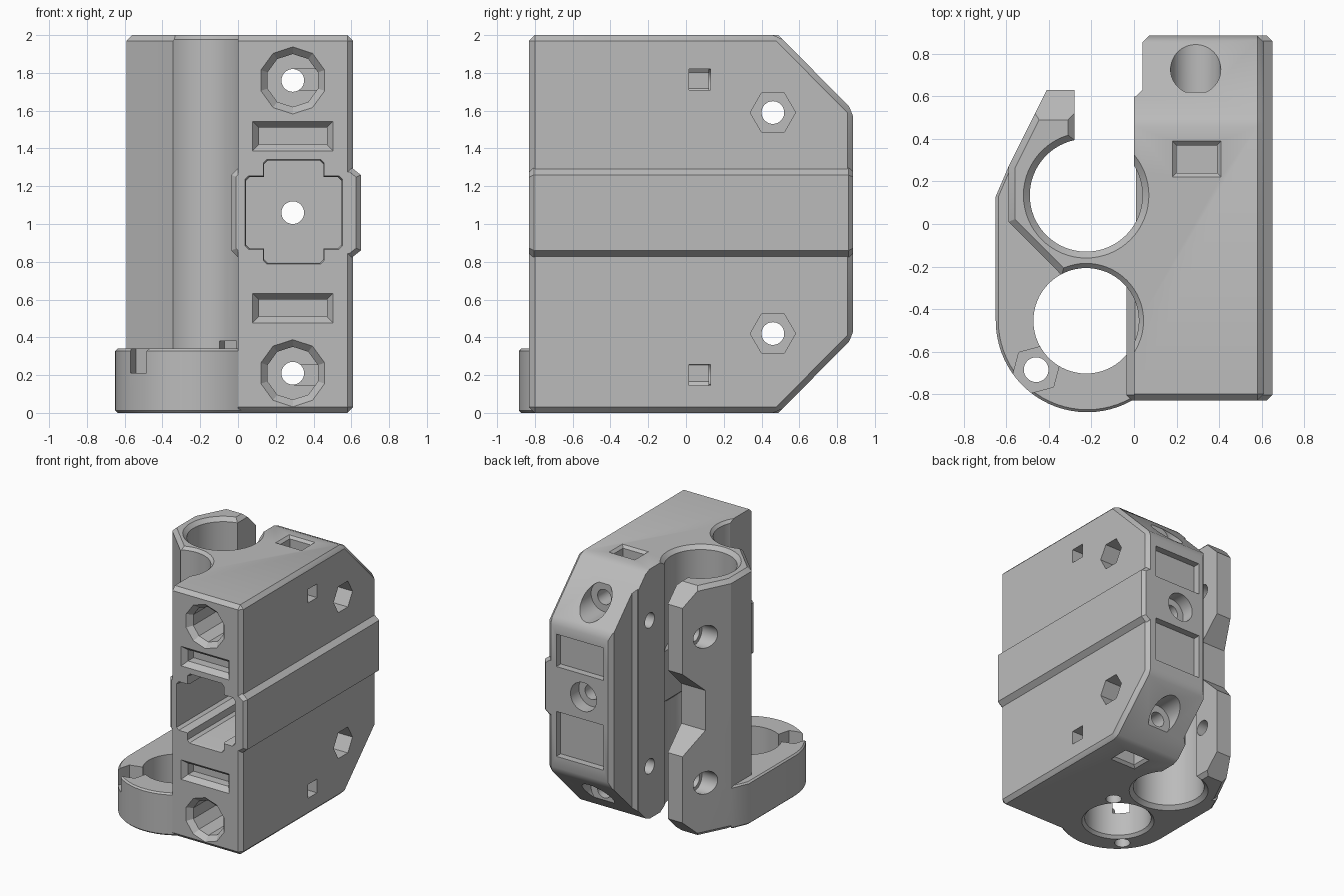
import bpy, bmesh, math
from mathutils import Vector

cube = bpy.data.objects.get("Cube")
if cube:
    bpy.data.objects.remove(cube, do_unlink=True)

grey = bpy.data.materials.new("plain_grey")
grey.use_nodes = True
colour = (0.5, 0.5, 0.5, 1)
grey.diffuse_color = colour
grey.node_tree.nodes["Principled BSDF"].inputs["Base Color"].default_value = colour


def ring(u, v, radius, sides=64, turn=0):
    """Regular polygon or circle as 2D points."""
    angles = [math.radians(turn) + math.tau * i / sides for i in range(sides)]
    return [(u + radius * math.cos(a), v + radius * math.sin(a)) for a in angles]


def rect(u0, u1, v0, v1):
    return [(u0, v0), (u1, v0), (u1, v1), (u0, v1)]


def place(axis, t, p):
    u, v = p
    return Vector({"x": (t, u, v), "y": (u, t, v), "z": (u, v, t)}[axis])


def loft(name, axis, sections, chamfer=0, edge_rule=None):
    """Solid through equal-count sections (position, points) along an axis."""
    bm = bmesh.new()
    rows = [[bm.verts.new(place(axis, t, p)) for p in pts] for t, pts in sections]
    n = len(rows[0])
    bm.faces.new(rows[0])
    bm.faces.new(rows[-1])
    for a, b in zip(rows, rows[1:]):
        for i in range(n):
            j = (i + 1) % n
            bm.faces.new((a[i], a[j], b[j], b[i]))
    bmesh.ops.recalc_face_normals(bm, faces=bm.faces)
    if chamfer:
        edges = [e for e in bm.edges if edge_rule(e)]
        bmesh.ops.bevel(bm, geom=edges, offset=chamfer, segments=1,
                        affect="EDGES", clamp_overlap=True)
    mesh = bpy.data.meshes.new(name)
    bm.to_mesh(mesh)
    bm.free()
    mesh.materials.append(grey)
    obj = bpy.data.objects.new(name, mesh)
    bpy.context.scene.collection.objects.link(obj)
    return obj


def prism(name, axis, a, b, pts, **extra):
    return loft(name, axis, [(a, pts), (b, pts)], **extra)


def combine(target, tool, operation="DIFFERENCE"):
    mod = target.modifiers.new("combine", "BOOLEAN")
    mod.operation = operation
    mod.solver = "EXACT"
    mod.object = tool
    bpy.context.view_layer.objects.active = target
    bpy.ops.object.modifier_apply(modifier=mod.name)
    bpy.data.objects.remove(tool, do_unlink=True)


def flat_edge(axis):
    """Rule: only edges that lie in the end caps."""
    k = "xyz".index(axis)
    return lambda e: abs(e.verts[0].co[k] - e.verts[1].co[k]) < 0.001


# Main block: side profile with sloped back corners, chamfered except inside
side = [(-0.83, 0), (0.49, 0), (0.885, 0.4), (0.885, 1.6), (0.49, 2), (-0.83, 2)]
body = prism("bearing_block", "x", 0, 0.61, side, chamfer=0.03,
             edge_rule=lambda e: max(v.co.x for v in e.verts) > 0.1)

# Bearing sleeve with its clamping flange
sleeve_outline = [(-0.28, 0.63), (-0.41, 0.63), (-0.59, 0.27), (-0.59, 0.01),
                  (-0.36, -0.22), (-0.2, -0.4), (0.1, -0.4), (0.1, 0.2), (-0.28, 0.2)]
sleeve = prism("sleeve", "z", 0, 2, sleeve_outline, chamfer=0.03,
               edge_rule=flat_edge("z"))
for z, s in ((0, -1), (2, 1)):
    wedge = [(0.49, z), (0.7, z - 0.21 * s), (0.7, z + 0.1 * s), (0.49, z + 0.1 * s)]
    combine(sleeve, prism("flange_slope", "x", -0.7, -0.2, wedge))
notch = [(0.7, 0.6), (0.63, 0.67), (0.46, 0.84), (0.46, 1.16), (0.63, 1.33), (0.7, 1.4)]
combine(sleeve, prism("flange_notch", "x", -0.7, -0.2, notch))
combine(body, sleeve, "UNION")

# Rounded collar at the bottom
arc = [(-0.22 + 0.43 * math.cos(a), -0.455 + 0.43 * math.sin(a))
       for a in (math.radians(180 + 5 * i) for i in range(28))]
collar_outline = [(0.1, 0.1), (-0.5, 0.2), (-0.59, 0.27), (-0.65, 0.13)] + arc
combine(body, prism("collar", "z", 0, 0.34, collar_outline, chamfer=0.012,
                    edge_rule=flat_edge("z")), "UNION")

# Upright bores with chamfered mouths
for y, r, c in ((0.135, 0.265, 0.03), (-0.455, 0.248, 0.022)):
    stations = ((-c, 2 * c), (c, 0), (2 - c, 0), (2 + c, 2 * c))
    combine(body, loft("bore", "z", [(z, ring(-0.225, y, r + grow))
                                     for z, grow in stations]))


# Raised band around the belt channel, thicker at the front
def band(left):
    return [(left, 0.86), (left + 0.04, 0.82), (0.6, 0.82), (0.65, 0.86),
            (0.65, 1.26), (0.6, 1.3), (left + 0.04, 1.3), (left, 1.26)]


for left, end in ((0.01, 0.885), (-0.035, -0.15)):
    combine(body, prism("band", "y", -0.83, end, band(left), chamfer=0.025,
                        edge_rule=flat_edge("y")), "UNION")

# Relieved inner back corner
corner = [(-0.2, 0.6), (0.01, 0.6), (0.04, 0.63), (0.04, 0.855), (0.09, 0.905), (-0.2, 0.905)]
combine(body, prism("corner_relief", "z", -0.1, 2.1, corner))

# Belt channel: stepped cross shape with a flared mouth
channel = [(0.05, 0.86), (0.13, 0.86), (0.13, 0.8), (0.15, 0.78), (0.44, 0.78), (0.46, 0.8),
           (0.46, 0.86), (0.54, 0.86), (0.56, 0.88), (0.56, 1.24), (0.54, 1.26), (0.46, 1.26),
           (0.46, 1.33), (0.44, 1.35), (0.15, 1.35), (0.13, 1.33), (0.13, 1.26), (0.05, 1.26),
           (0.03, 1.24), (0.03, 0.88)]


def scaled(pts, k):
    return [(0.295 + (x - 0.295) * k, 1.06 + (z - 1.06) * k) for x, z in pts]


combine(body, loft("channel", "y", [(-0.85, channel), (-0.81, scaled(channel, 0.95)),
                                    (0.6, scaled(channel, 0.95))]))
combine(body, prism("channel_bolt", "y", 0.5, 1, ring(0.29, 1.06, 0.06)))
combine(body, prism("channel_bolt_seat", "y", 0.78, 1, ring(0.29, 1.06, 0.115)))

# Upper and lower rows of matching features, mirrored about mid height
for s, z_rod, z_slot, z_bolt, z_eye in ((1, 1.76, 1.465, 1.59, 1.765),
                                        (-1, 0.21, 0.555, 0.42, 0.2)):
    end = 1 + s

    # Rod socket, through bolt and its seat on the sloped back
    rod = [(y, ring(0.29, z_rod, r, 10, 90))
           for y, r in ((-0.87, 0.215), (-0.79, 0.14), (0.12, 0.14))]
    combine(body, loft("rod_socket", "y", rod))
    combine(body, prism("rod_bolt", "y", 0, 1, ring(0.29, z_rod, 0.06)))
    combine(body, prism("rod_bolt_seat", "y", 0.62, 1, ring(0.29, z_rod, 0.118)))

    # Front recess with sloped lips
    recess = [(y, rect(0.08 + d, 0.5 - d, z_slot - 0.075 + d, z_slot + 0.075 - d))
              for y, d in ((-0.85, -0.02), (-0.79, 0.03), (-0.72, 0.03))]
    combine(body, loft("front_recess", "y", recess))

    # Nut slot in the end face
    slot = [(end - s * t, rect(0.18 + d, 0.41 - d, 0.22 + d, 0.39 - d))
            for t, d in ((-0.02, -0.02), (0.02, 0.02), (0.34, 0.02))]
    combine(body, loft("nut_slot", "z", slot))

    # Sight hole and clamping bolt with hexagonal nut pocket
    combine(body, prism("sight_hole", "x", 0.3, 0.7,
                        rect(0.015, 0.13, z_eye - 0.055, z_eye + 0.055)))
    combine(body, prism("clamp_bolt", "x", -0.8, 0.8, ring(0.46, z_bolt, 0.06)))
    combine(body, prism("clamp_nut", "x", 0.45, 0.8, ring(0.46, z_bolt, 0.12, 6)))
    combine(body, prism("clamp_head", "x", -0.8, -0.4, ring(0.46, z_bolt, 0.09)))

# Shallow back panels either side of the bolt boss
for low, high in ((0.52, 0.88), (1.24, 1.5)):
    combine(body, prism("back_panel", "y", 0.83, 1, rect(0.11, 0.53, low, high)))

# Collar screw holes with hexagonal nut pockets
for x, y, top in ((-0.46, -0.685, 0.5), (0.01, -0.225, 0.38)):
    combine(body, prism("collar_screw", "z", -0.1, top, ring(x, y, 0.058)))
    combine(body, prism("collar_nut", "z", 0.21, top, ring(x, y, 0.115, 6, 15)))

# Smooth the round walls, keep the flat edges crisp
bpy.ops.object.select_all(action="DESELECT")
body.select_set(True)
bpy.context.view_layer.objects.active = body
bpy.ops.object.shade_smooth_by_angle(angle=math.radians(25))
